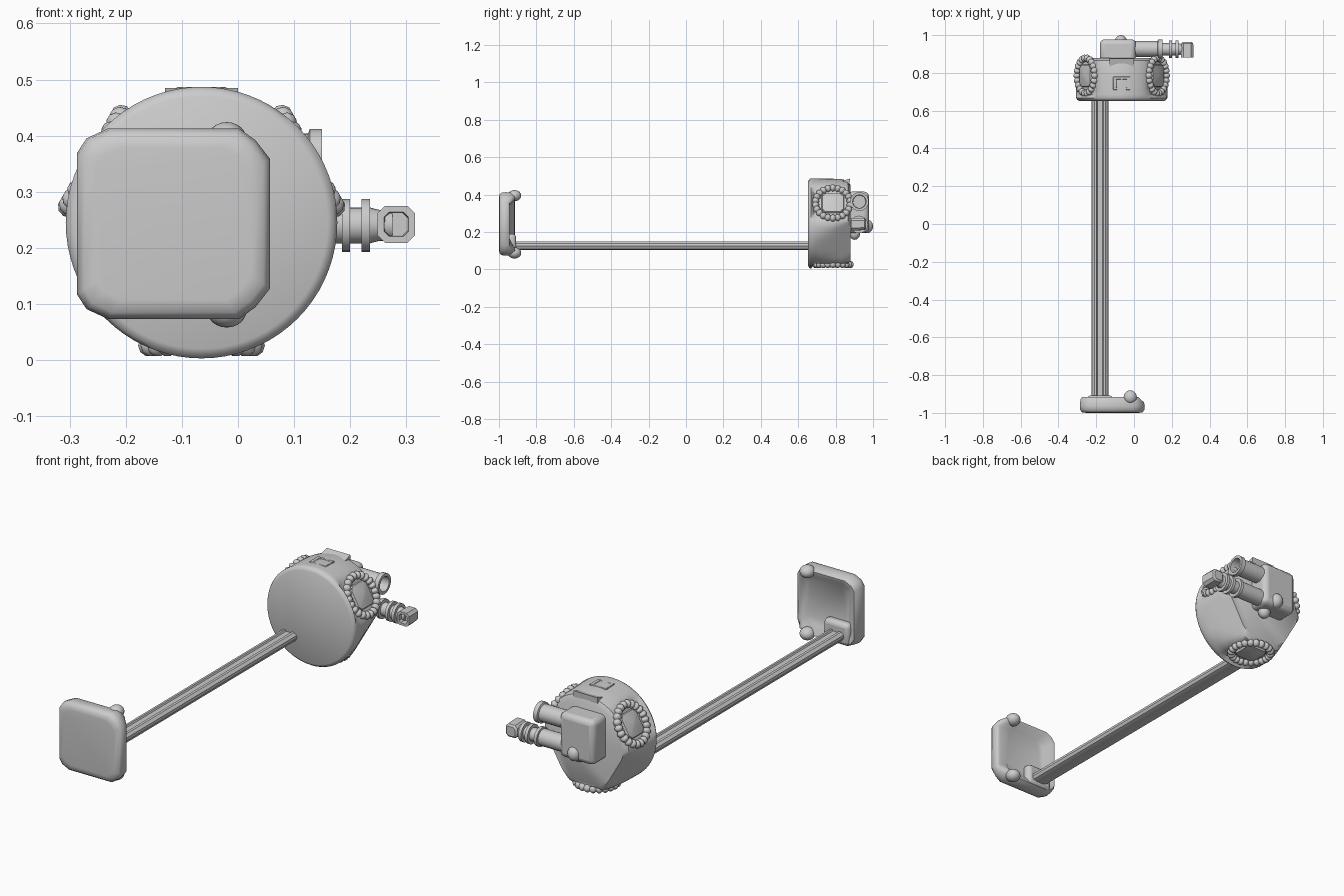
import bpy, bmesh, math
from mathutils import Matrix, Vector

if "Cube" in bpy.data.objects:
    bpy.data.objects.remove(bpy.data.objects["Cube"])

CX, CZ = -0.065, 0.245          # drum axis


def finish(bm, name, matrix=None, angle=35, bevel=0, segs=3):
    if matrix is not None:
        bm.transform(matrix)
    bmesh.ops.recalc_face_normals(bm, faces=bm.faces)
    me = bpy.data.meshes.new(name)
    bm.to_mesh(me)
    bm.free()
    ob = bpy.data.objects.new(name, me)
    bpy.context.collection.objects.link(ob)
    if bevel:
        m = ob.modifiers.new("bevel", 'BEVEL')
        m.width, m.segments = bevel, segs
    bpy.ops.object.select_all(action='DESELECT')
    ob.select_set(True)
    bpy.context.view_layer.objects.active = ob
    bpy.ops.object.shade_smooth_by_angle(angle=math.radians(angle))
    return ob


def bridge(bm, loops, closed=False):
    n = len(loops[0])
    pairs = list(zip(loops, loops[1:])) + ([(loops[-1], loops[0])] if closed else [])
    for a, b in pairs:
        for i in range(n):
            j = (i + 1) % n
            bm.faces.new((a[i], a[j], b[j], b[i]))
    if not closed:
        bm.faces.new(loops[0])
        bm.faces.new(loops[-1])


def lathe_x(name, y, z, profile, n=24):
    """Turned part along x from (x, radius) pairs."""
    bm = bmesh.new()
    bridge(bm, [[bm.verts.new((x, y + r * math.cos(2 * math.pi * i / n),
                               z + r * math.sin(2 * math.pi * i / n)))
                 for i in range(n)] for x, r in profile])
    return finish(bm, name)


def box(name, lo, hi, bevel=0.0, segs=3):
    bm = bmesh.new()
    bmesh.ops.create_cube(bm, size=1)
    lo, hi = Vector(lo), Vector(hi)
    m = Matrix.Translation((lo + hi) / 2) @ Matrix.Diagonal((*(hi - lo), 1))
    return finish(bm, name, m, bevel=bevel, segs=segs)


def ball(name, c, size):
    bm = bmesh.new()
    bmesh.ops.create_uvsphere(bm, u_segments=20, v_segments=12, radius=1)
    return finish(bm, name, Matrix.Translation(c) @ Matrix.Diagonal((*size, 1)))


# Drum: turned shape pressed flat under the three ports and tapered between them
bm = bmesh.new()
loops = []
for y, r in ((0.652, 0.225), (0.658, 0.236), (0.668, 0.242), (0.685, 0.242), (0.72, 0.242),
             (0.78, 0.24), (0.83, 0.237), (0.865, 0.23), (0.88, 0.205)):
    loop = []
    for i in range(72):
        a = 2 * math.pi * i / 72
        p = Vector((r * math.cos(a), 0, r * math.sin(a)))
        limits = [(d, 0.215 if y > 0.68 else 0.3) for d in (30, 150, 270)]
        limits += [(d, 0.242 - max(0, y - 0.70) * 0.3) for d in (210, 330)]
        for d, lim in limits:
            n = Vector((math.cos(math.radians(d)), 0, math.sin(math.radians(d))))
            if p.dot(n) > lim:
                p -= n * (p.dot(n) - lim)
        loop.append(bm.verts.new((CX + p.x, y, CZ + p.z)))
    loops.append(loop)
bridge(bm, loops)
finish(bm, "drum_body", angle=40)

# Three ports: beaded ring with a faceted pad inside
for k, deg in enumerate((30, 150, 270)):
    a = math.radians(deg)
    n = Vector((math.cos(a), 0, math.sin(a)))
    u = Vector((0, 1, 0))
    m = Matrix((u, n.cross(u), n)).transposed().to_4x4()
    m.translation = Vector((CX, 0.785, CZ)) + n * 0.219
    beads, per, minor = 22, 6, 10
    bm = bmesh.new()
    loops = []
    for i in range(beads * per):
        t = 2 * math.pi * i / (beads * per)
        r = 0.012 + 0.008 * abs(math.sin(t * beads / 2))
        loops.append([bm.verts.new(((0.093 + r * math.cos(s)) * math.cos(t),
                                    (0.093 + r * math.cos(s)) * math.sin(t), r * math.sin(s)))
                      for s in (2 * math.pi * j / minor for j in range(minor))])
    bridge(bm, loops, closed=True)
    finish(bm, f"port_ring_{k}", m, angle=50)
    bm = bmesh.new()
    loops = []
    for h, z in ((0.062, -0.01), (0.056, 0.006), (0.012, 0.017)):
        loops.append([bm.verts.new((h * sx, h * sy, z))
                      for sx, sy in ((-1, -.7), (-.7, -1), (.7, -1), (1, -.7),
                                     (1, .7), (.7, 1), (-.7, 1), (-1, .7))])
    bridge(bm, loops)
    finish(bm, f"port_pad_{k}", m, angle=25)

# Top latch: small frame and a raised rear lip
for nm, lo, hi in (("left", (-0.11, 0.71), (-0.092, 0.78)), ("right", (-0.038, 0.71), (-0.02, 0.78)),
                   ("front", (-0.11, 0.71), (-0.02, 0.722)), ("rear", (-0.11, 0.766), (-0.02, 0.78))):
    box("latch_frame_" + nm, (*lo, 0.46), (*hi, 0.487), 0.002, 1)
bm = bmesh.new()
bridge(bm, [[bm.verts.new((x, y, z)) for y, z in ((0.82, 0.455), (0.875, 0.455), (0.876, 0.485), (0.83, 0.472))]
            for x in (-0.13, 0.0)])
finish(bm, "top_lip")

# Rear gearbox with knob and foot
box("rear_housing", (-0.18, 0.86, 0.195), (0.01, 0.978, 0.415), 0.025)
ball("housing_knob", (-0.07, 0.965, 0.23), (0.033, 0.035, 0.037))
ball("housing_foot", (-0.05, 0.902, 0.19), (0.03, 0.028, 0.032))

# Upper tube with an open end
lathe_x("upper_tube", 0.927, 0.362, [(-0.03, 0.042), (0.125, 0.042), (0.128, 0.05), (0.15, 0.05),
                                     (0.15, 0.036), (0.09, 0.034)])
# Lower tube with cooling flanges
prof = [(-0.03, 0.04), (0.132, 0.04)]
for x in (0.135, 0.185, 0.22):
    prof += [(x, 0.032), (x, 0.047), (x + 0.015, 0.047), (x + 0.015, 0.032)]
prof += [(0.25, 0.028), (0.275, 0.026)]
lathe_x("lower_tube", 0.925, 0.24, prof)

# Nozzle elbow with a recessed mouth facing forward
bm = bmesh.new()
loops = []
for y, s in ((0.963, 0.7), (0.955, 0.95), (0.925, 1), (0.882, 1.0), (0.882, 0.65), (0.91, 0.6)):
    loops.append([bm.verts.new((0.282 + 0.033 * s * cx, y, 0.242 + 0.033 * s * cz))
                  for cx, cz in ((-1, -.6), (-.6, -1), (.6, -1), (1, -.6),
                                 (1, .6), (.6, 1), (-.6, 1), (-1, .6))])
bridge(bm, loops)
finish(bm, "nozzle_elbow")

# Handle rod: flat section with a groove along the top
half = [(0.0, 0.142), (0.014, 0.142), (0.018, 0.149), (0.03, 0.148), (0.043, 0.137),
        (0.045, 0.124), (0.038, 0.11), (0.022, 0.104)]
section = half + [(-x, z) for x, z in reversed(half[1:])]
bm = bmesh.new()
bridge(bm, [[bm.verts.new((-0.18 + x, y, z)) for x, z in section] for y in (-0.945, 0.665)])
finish(bm, "handle_rod")

# End plate: chamfered square with a hollow back
outline = [(-1, -.72), (-.9, -.87), (-.68, -.97), (.68, -.97), (.85, -.85), (1, -.66),
           (1, .66), (.85, .85), (.68, .97), (-.68, .97), (-.9, .87), (-1, .72)]
bm = bmesh.new()
loops = []
for y, s in ((-1.0, 0.8), (-0.997, 0.93), (-0.985, 0.985), (-0.965, 1), (-0.93, 0.98),
             (-0.915, 0.93), (-0.918, 0.84), (-0.945, 0.66)):
    loop = []
    for x, z in outline:
        yy = min(y, -0.945) if (x > 0.9 and y > -0.945) else y
        loop.append(bm.verts.new((-0.115 + 0.172 * s * x, yy, 0.243 + 0.175 * s * z)))
    loops.append(loop)
bridge(bm, loops)
finish(bm, "end_plate", angle=50)

# Corner bumpers and the rod socket on the plate
for k, z in enumerate((0.088, 0.394)):
    ball(f"plate_bumper_{k}", (-0.02, -0.917, z), (0.035, 0.036, 0.03))
box("rod_socket", (-0.25, -0.96, 0.082), (-0.11, -0.908, 0.19), 0.02)
